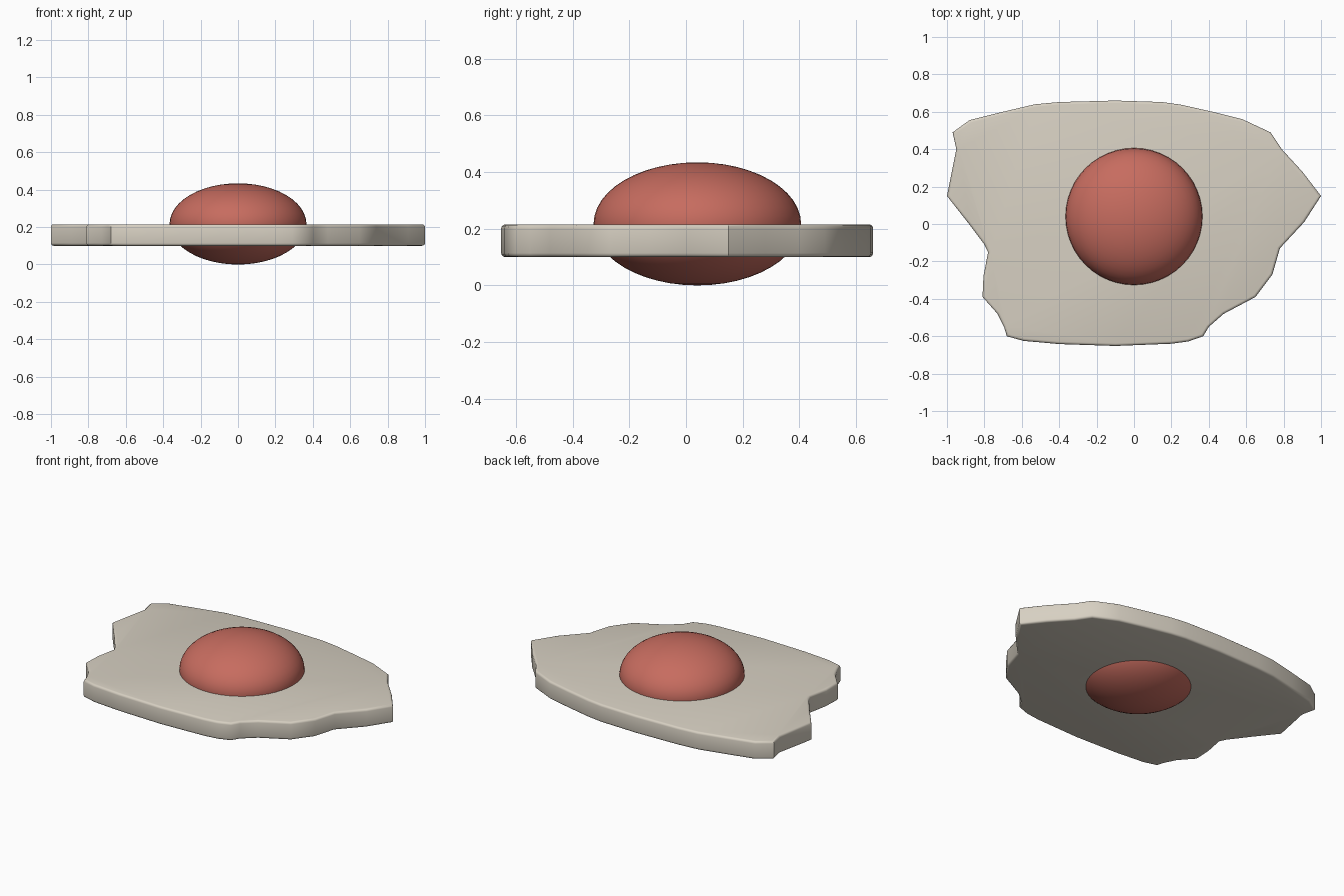
import bpy, bmesh, math

cube = bpy.data.objects.get("Cube")
if cube:
    bpy.data.objects.remove(cube, do_unlink=True)


def make_material(name, colour):
    mat = bpy.data.materials.new(name)
    mat.use_nodes = True
    mat.diffuse_color = colour
    mat.node_tree.nodes["Principled BSDF"].inputs["Base Color"].default_value = colour
    return mat


def finish(obj, mat, angle):
    obj.data.materials.append(mat)
    bpy.ops.object.select_all(action="DESELECT")
    obj.select_set(True)
    bpy.context.view_layer.objects.active = obj
    bpy.ops.object.shade_smooth_by_angle(angle=math.radians(angle))


cream = make_material("cream", (0.68, 0.63, 0.54, 1))
coral = make_material("coral red", (0.57, 0.15, 0.115, 1))

# Ragged outline of the egg white, clockwise from the left tip
outline = [
    (-1, .15), (-.95, .4), (-.97, .49), (-.88, .555), (-.7, .6), (-.53, .64),
    (-.4, .652), (-.1, .66), (.15, .652), (.25, .638), (.42, .6), (.58, .56),
    (.73, .49), (.79, .4), (.9, .28), (1, .15), (.91, .01), (.78, -.13),
    (.74, -.27), (.65, -.39), (.48, -.48), (.4, -.55), (.37, -.6), (.29, -.628),
    (.2, -.64), (-.1, -.652), (-.4, -.642), (-.59, -.625), (-.68, -.6),
    (-.695, -.55), (-.73, -.48), (-.81, -.39), (-.805, -.28), (-.78, -.15),
    (-.8, -.11), (-.89, .01),
]
bottom, top = 0.10, 0.215

# Egg white: extruded outline with softened rims
bm = bmesh.new()
base = bm.faces.new([bm.verts.new((x, y, bottom)) for x, y in outline])
extruded = bmesh.ops.extrude_face_region(bm, geom=[base], use_keep_orig=True)
lifted = [v for v in extruded["geom"] if isinstance(v, bmesh.types.BMVert)]
bmesh.ops.translate(bm, verts=lifted, vec=(0, 0, top - bottom))
bmesh.ops.recalc_face_normals(bm, faces=bm.faces)
rims = [e for e in bm.edges if abs(e.verts[0].co.z - e.verts[1].co.z) < 0.001]
bmesh.ops.bevel(bm, geom=rims, offset=0.014, segments=3, profile=0.5, affect="EDGES")
mesh = bpy.data.meshes.new("egg_white")
bm.to_mesh(mesh)
bm.free()
white = bpy.data.objects.new("egg_white", mesh)
bpy.context.collection.objects.link(white)
finish(white, cream, 40)

# Yolk: flattened ball showing above and below the white
bpy.ops.mesh.primitive_uv_sphere_add(segments=48, ring_count=24, radius=1,
                                     location=(0, 0.04, 0.217))
yolk = bpy.context.object
yolk.name = "yolk"
yolk.scale = (0.366, 0.366, 0.217)
bpy.ops.object.transform_apply(location=False, rotation=False, scale=True)
finish(yolk, coral, 60)
